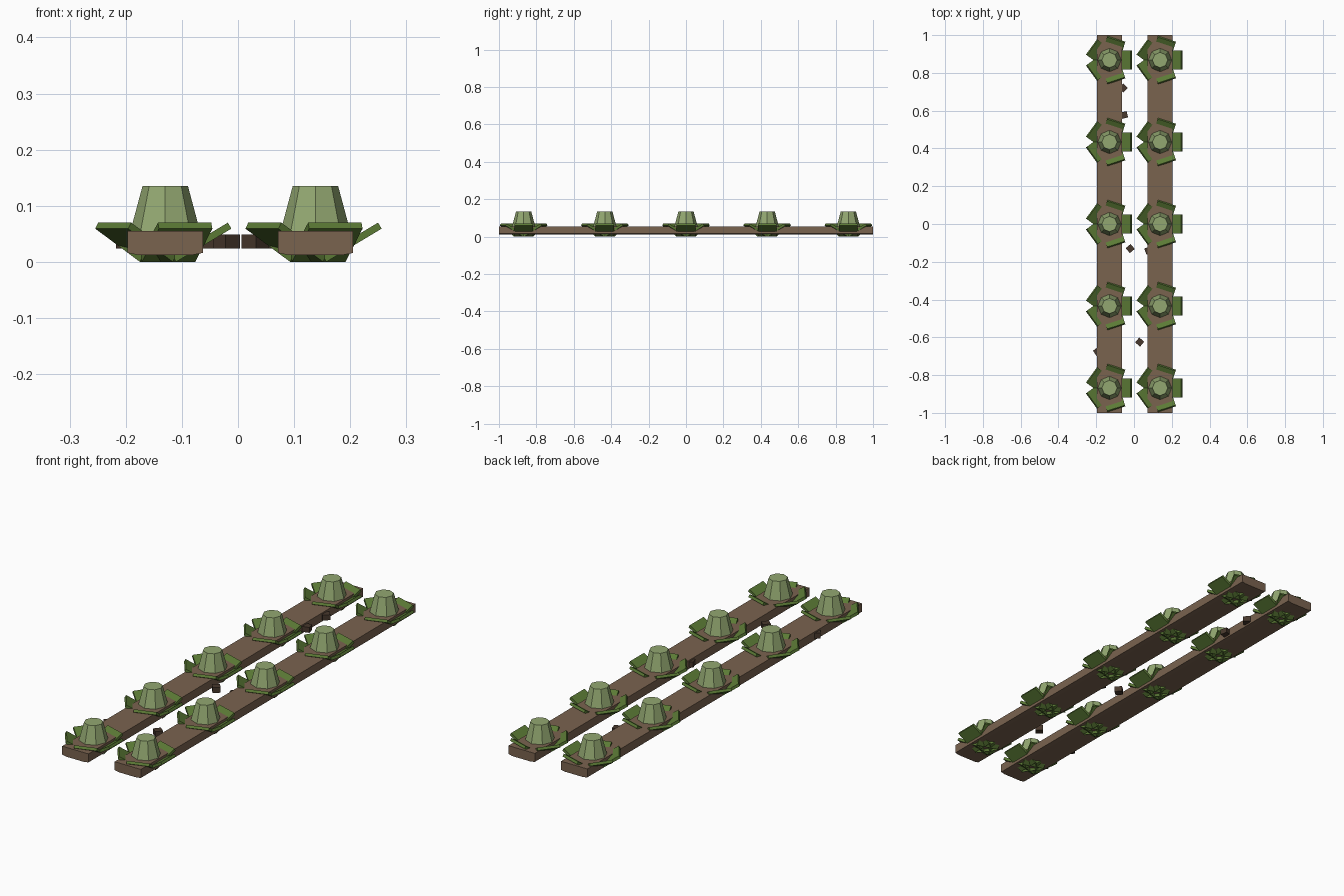
import bpy, bmesh, math
from mathutils import Matrix, Vector

if "Cube" in bpy.data.objects:
    bpy.data.objects.remove(bpy.data.objects["Cube"])


def material(name, rgb):
    m = bpy.data.materials.new(name)
    m.diffuse_color = (*rgb, 1)
    m.use_nodes = True
    m.node_tree.nodes["Principled BSDF"].inputs["Base Color"].default_value = m.diffuse_color
    return m


SOIL = material("soil brown", (0.195, 0.125, 0.078))
CLOD = material("dark earth", (0.065, 0.04, 0.026))
LEAF = material("leaf green", (0.105, 0.195, 0.036))
HEAD = material("pale green", (0.29, 0.39, 0.165))


def finish(bm, name, mat):
    bmesh.ops.recalc_face_normals(bm, faces=bm.faces)
    me = bpy.data.meshes.new(name)
    bm.to_mesh(me)
    bm.free()
    me.materials.append(mat)
    ob = bpy.data.objects.new(name, me)
    bpy.context.collection.objects.link(ob)


def box(bm, matrix, size):
    bmesh.ops.create_cube(bm, size=1, matrix=matrix @ Matrix.Diagonal((*size, 1)))


ROWS = {"left": -0.1297, "right": 0.138}
STEP = 0.434
TILT = math.radians(31)

for side, cx in ROWS.items():
    # soil ridge: flat top, slightly chamfered underside
    bm = bmesh.new()
    profile = [(-0.067, 0.055), (-0.067, 0.016), (-0.047, 0.012),
               (0.047, 0.012), (0.067, 0.016), (0.067, 0.055)]
    face = bm.faces.new([bm.verts.new((cx + x, -1, z)) for x, z in profile])
    ext = bmesh.ops.extrude_face_region(bm, geom=[face], use_keep_orig=True)
    bmesh.ops.translate(bm, vec=(0, 2, 0),
                        verts=[v for v in ext["geom"] if isinstance(v, bmesh.types.BMVert)])
    finish(bm, side + "_soil_ridge", SOIL)

    for i in range(-2, 3):
        cy = i * STEP
        # tapered eight-sided cabbage head
        bm = bmesh.new()
        bmesh.ops.create_cone(bm, cap_ends=True, segments=8, radius1=0.066, radius2=0.0405,
                              depth=0.095, matrix=Matrix.Translation((cx, cy, 0.0875)))
        finish(bm, f"{side}_cabbage_head_{i + 3}", HEAD)

        # five tilted outer leaves
        bm = bmesh.new()
        for k in range(5):
            m = (Matrix.Translation((cx, cy, 0)) @ Matrix.Rotation(k * math.tau / 5, 4, "Z")
                 @ Matrix.Translation((0.0655, 0, 0.035)) @ Matrix.Rotation(-TILT, 4, "Y"))
            box(bm, m, (0.115, 0.1, 0.0125))
        finish(bm, f"{side}_cabbage_leaves_{i + 3}", LEAF)

# loose clods of earth between and beside the ridges
clods = [(-0.056, 0.72, 45), (-0.052, 0.577, 15), (-0.02, -0.13, 40),
         (0.03, -0.625, 50), (-0.194, -0.675, 35), (0.076, -0.14, 20)]
for n, (x, y, a) in enumerate(clods):
    bm = bmesh.new()
    box(bm, Matrix.Translation((x, y, 0.036)) @ Matrix.Rotation(math.radians(a), 4, "Z"),
        (0.034, 0.034, 0.025))
    finish(bm, f"earth_clod_{n + 1}", CLOD)
